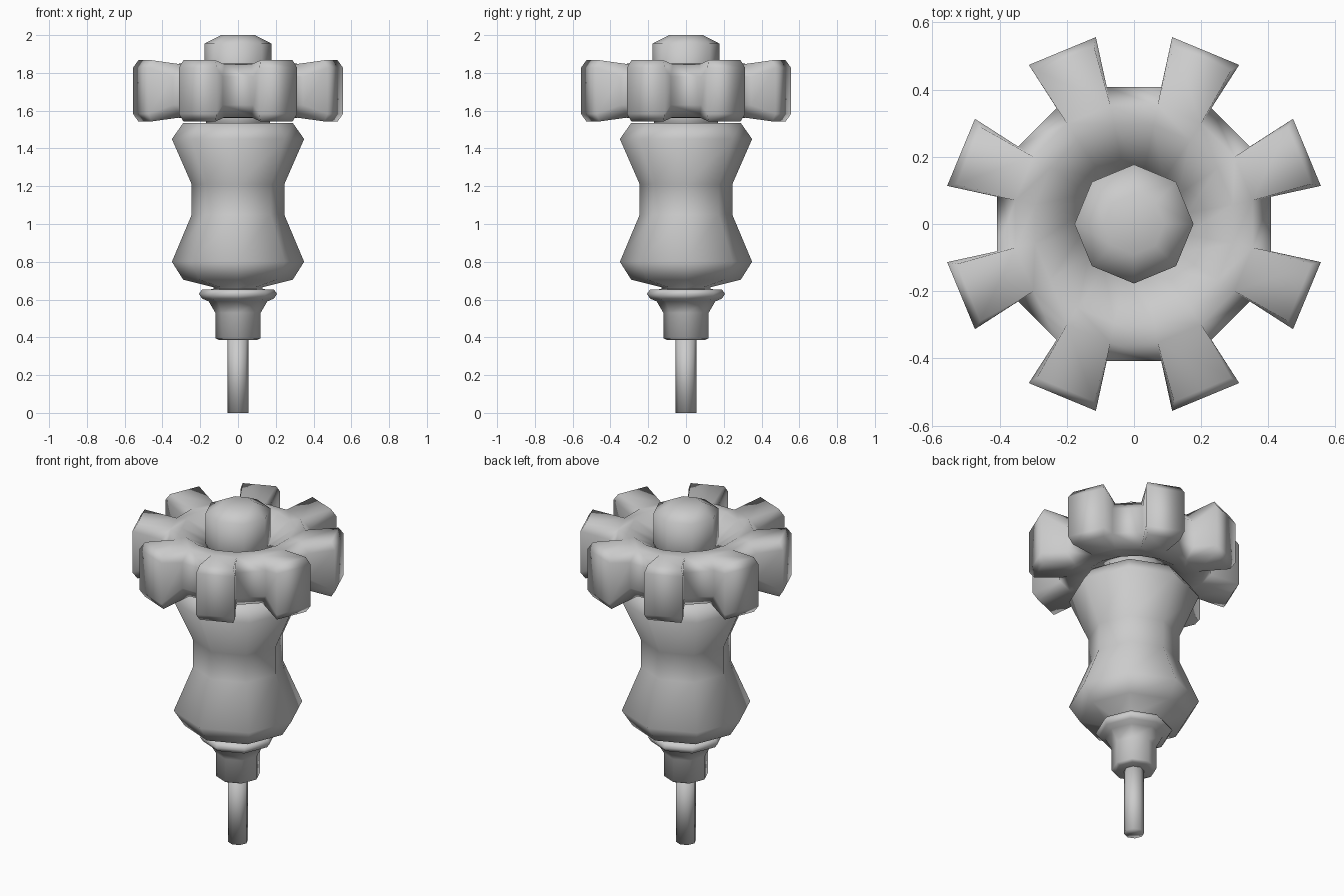
import bpy
import bmesh
from math import sin, cos, pi
from mathutils import Vector

cube = bpy.data.objects.get("Cube")
if cube:
    bpy.data.objects.remove(cube, do_unlink=True)

grey = bpy.data.materials.new("plain_grey")
grey.use_nodes = True
colour = (0.6, 0.6, 0.6, 1)
grey.diffuse_color = colour
grey.node_tree.nodes["Principled BSDF"].inputs["Base Color"].default_value = colour


def lathe(bm, profile, sides, start=0.0, closed=False):
    """Spin (radius, height) points; returns the face columns."""
    rings = [[bm.verts.new((r * cos(start + 2 * pi * i / sides),
                            r * sin(start + 2 * pi * i / sides), z))
              for r, z in profile] for i in range(sides)]
    columns = []
    for i in range(sides):
        a, b = rings[i], rings[(i + 1) % sides]
        n = len(profile)
        columns.append([bm.faces.new((a[j], b[j], b[(j + 1) % n], a[(j + 1) % n]))
                        for j in range(n if closed else n - 1)])
    if not closed:
        bm.faces.new([ring[0] for ring in rings])
        bm.faces.new([ring[-1] for ring in rings])
    return columns


def finish(bm, name):
    bmesh.ops.recalc_face_normals(bm, faces=bm.faces)
    for f in bm.faces:
        f.smooth = True
    mesh = bpy.data.meshes.new(name)
    bm.to_mesh(mesh)
    bm.free()
    mesh.materials.append(grey)
    bpy.context.collection.objects.link(bpy.data.objects.new(name, mesh))


# Turned eight-sided parts, stacked from the rod up to the cap
parts = {
    "rod": [(0.055, 0), (0.055, 0.42)],
    "collar": [(0.1, 0.385), (0.12, 0.395), (0.12, 0.53), (0.155, 0.59),
               (0.19, 0.605), (0.207, 0.63), (0.19, 0.653), (0.13, 0.655)],
    "body": [(0.13, 0.65), (0.13, 0.665), (0.29, 0.705), (0.35, 0.80),
             (0.245, 1.05), (0.245, 1.21), (0.35, 1.45), (0.29, 1.535)],
    "neck": [(0.17, 1.5), (0.17, 1.65)],
    "cap": [(0.177, 1.65), (0.177, 1.955), (0.09, 2.0)],
}
for name, profile in parts.items():
    bm = bmesh.new()
    lathe(bm, profile, 8)
    finish(bm, name)

# Wheel rim with a sloping inner dish
mid = 1.705
rim = [(0.30, 1.85), (0.36, 1.845), (0.415, 1.78), (0.415, 1.63),
       (0.36, 1.565), (0.28, 1.56), (0.16, 1.63), (0.16, 1.76)]
bm = bmesh.new()
columns = lathe(bm, rim, 16, pi / 16, closed=True)

# Flared teeth drawn out of every second outer segment
for i in range(0, 16, 2):
    angle = pi / 8 * (i + 1)
    out = Vector((cos(angle), sin(angle), 0))
    side = Vector((-sin(angle), cos(angle), 0))
    faces = columns[i][1:4]
    new = bmesh.ops.extrude_face_region(bm, geom=faces)["geom"]
    bmesh.ops.delete(bm, geom=[f for f in faces if f.is_valid], context='FACES')
    for v in [g for g in new if isinstance(g, bmesh.types.BMVert)]:
        dz = v.co.z - mid
        reach, half, rise = (0.557, 0.108, 0.122) if abs(dz) < 0.1 else (0.533, 0.092, 0.162)
        sign = 1 if v.co.dot(side) > 0 else -1
        v.co = out * reach + side * half * sign
        v.co.z = mid + (rise if dz > 0 else -rise)
finish(bm, "toothed_wheel")
